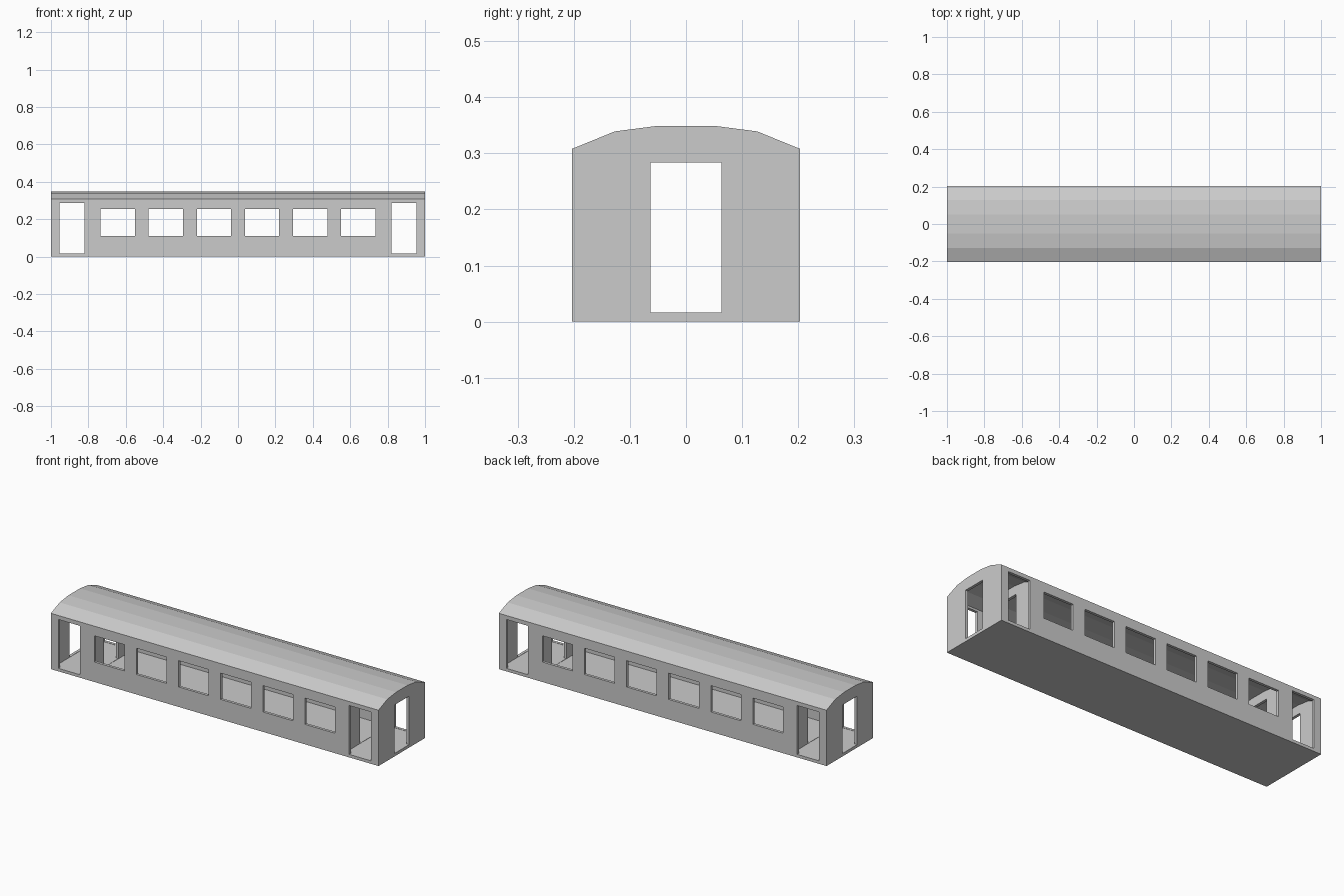
import bpy, bmesh

if "Cube" in bpy.data.objects:
    bpy.data.objects.remove(bpy.data.objects["Cube"])

T = 0.015            # wall thickness
OUTER = [(0.203, 0.0), (0.203, 0.308), (0.127, 0.339), (0.05, 0.349)]
INNER = [(0.188, T), (0.188, 0.298), (0.124, 0.324), (0.049, 0.334)]


def add_prism(bm, half, x0, x1):
    """Extrude a mirrored (y, z) half profile from x0 to x1."""
    prof = half + [(-y, z) for y, z in reversed(half)]
    face = bm.faces.new([bm.verts.new((x0, y, z)) for y, z in prof])
    ret = bmesh.ops.extrude_face_region(bm, geom=[face])
    verts = [g for g in ret["geom"] if isinstance(g, bmesh.types.BMVert)]
    bmesh.ops.translate(bm, verts=verts, vec=(x1 - x0, 0, 0))


def make(name, prisms):
    bm = bmesh.new()
    for half, x0, x1 in prisms:
        add_prism(bm, half, x0, x1)
    bmesh.ops.recalc_face_normals(bm, faces=bm.faces)
    me = bpy.data.meshes.new(name)
    bm.to_mesh(me)
    bm.free()
    ob = bpy.data.objects.new(name, me)
    bpy.context.collection.objects.link(ob)
    return ob


def slot(half_y, z0, z1):
    return [(half_y, z0), (half_y, z1)]


# Solid carriage body with arched roof
body = make("carriage_body", [(OUTER, -1, 1)])

# Two vestibules and the saloon, leaving partitions between them
rooms = make("room_cutter", [(INNER, -1 + T, -0.79), (INNER, -0.775, 0.775),
                             (INNER, 0.79, 1 - T)])

# Side windows and side doors, cut through both walls
openings = []
for i in range(6):
    cx = (i - 2.5) * 0.257
    openings.append((slot(0.3, 0.11, 0.255), cx - 0.092, cx + 0.092))
for s in (-1, 1):
    cx = s * 0.888
    openings.append((slot(0.3, 0.0165, 0.286), cx - 0.067, cx + 0.067))
sides = make("side_opening_cutter", openings)

# Gangway doors through the ends and partitions
gangway = make("gangway_cutter", [(slot(0.0635, 0.0165, 0.284), -1.1, 1.1)])

bpy.context.view_layer.objects.active = body
for cutter in (rooms, sides, gangway):
    cutter.hide_render = True
    mod = body.modifiers.new(cutter.name, 'BOOLEAN')
    mod.operation = 'DIFFERENCE'
    mod.solver = 'EXACT'
    mod.object = cutter
    bpy.ops.object.modifier_apply(modifier=mod.name)
    bpy.data.objects.remove(cutter)
